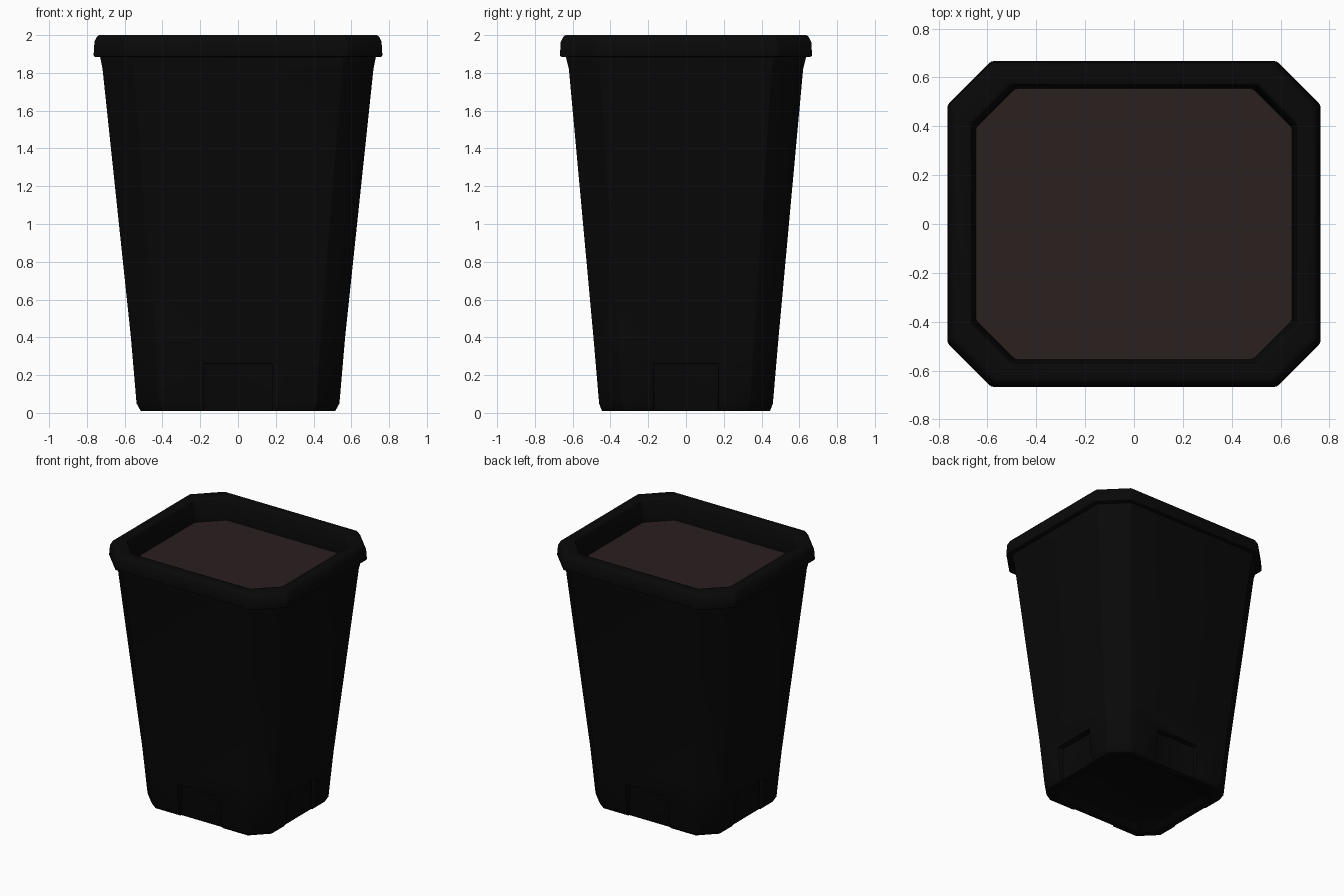
import bpy
import bmesh
import math

cube = bpy.data.objects.get("Cube")
if cube:
    bpy.data.objects.remove(cube, do_unlink=True)


def make_material(name, rgb):
    mat = bpy.data.materials.new(name)
    mat.use_nodes = True
    colour = (*rgb, 1.0)
    mat.diffuse_color = colour
    bsdf = mat.node_tree.nodes["Principled BSDF"]
    bsdf.inputs["Base Color"].default_value = colour
    bsdf.inputs["Roughness"].default_value = 0.8
    return mat


black_plastic = make_material("black plastic", (0.0026, 0.0026, 0.0026))
soil_brown = make_material("soil brown", (0.0235, 0.0145, 0.0145))


def octagon(hx, hy, cut):
    """Rectangle with chamfered corners, counter-clockwise."""
    pts = []
    for sx, sy in ((1, 1), (-1, 1), (-1, -1), (1, -1)):
        pair = [(sx * hx, sy * (hy - cut)), (sx * (hx - cut), sy * hy)]
        pts += pair if sx * sy > 0 else pair[::-1]
    return pts


def loft(name, rings, mat, closed=False):
    """Skin chamfered rings (half x, half y, corner cut, z); cap or close the loop."""
    bm = bmesh.new()
    loops = [[bm.verts.new((x, y, z)) for x, y in octagon(hx, hy, cut)]
             for hx, hy, cut, z in rings]
    pairs = list(zip(loops, loops[1:]))
    if closed:
        pairs.append((loops[-1], loops[0]))
    for low, high in pairs:
        for i in range(len(low)):
            j = (i + 1) % len(low)
            bm.faces.new((low[i], low[j], high[j], high[i]))
    if not closed:
        bm.faces.new(loops[0][::-1])
        bm.faces.new(loops[-1])
    bmesh.ops.recalc_face_normals(bm, faces=bm.faces)
    mesh = bpy.data.meshes.new(name)
    bm.to_mesh(mesh)
    bm.free()
    mesh.materials.append(mat)
    obj = bpy.data.objects.new(name, mesh)
    bpy.context.collection.objects.link(obj)
    return obj


def activate(obj):
    bpy.ops.object.select_all(action="DESELECT")
    obj.select_set(True)
    bpy.context.view_layer.objects.active = obj


def finish(obj, width):
    """Soften the edges and shade."""
    activate(obj)
    if width:
        bevel = obj.modifiers.new("soft edges", "BEVEL")
        bevel.width = width
        bevel.segments = 2
        bevel.limit_method = "ANGLE"
        bevel.angle_limit = math.radians(35)
        bpy.ops.object.modifier_apply(modifier=bevel.name)
    bpy.ops.object.shade_smooth_by_angle(angle=math.radians(35))


# Tapered pot body, with a hollow foot, a flare under the rim and an open top
body = loft("pot_body", [
    (0.42, 0.35, 0.10, 0.04),
    (0.46, 0.39, 0.10, 0.01),
    (0.515, 0.445, 0.12, 0.01),
    (0.537, 0.46, 0.12, 0.05),
    (0.567, 0.49, 0.13, 0.40),
    (0.717, 0.620, 0.165, 1.82),
    (0.733, 0.640, 0.17, 1.90),
    (0.670, 0.575, 0.155, 1.90),
    (0.660, 0.565, 0.155, 1.78),
], black_plastic)

# Shallow drainage recesses at the foot of all four walls
for axis, reach, half in ((1, 0.435, 0.18), (0, 0.508, 0.17)):
    for side in (-1, 1):
        centre = [0, 0, 0.11]
        centre[axis] = side * (reach + 0.1)
        size = [half * 2, half * 2, 0.30]
        size[axis] = 0.2
        bpy.ops.mesh.primitive_cube_add(size=1, location=centre)
        cutter = bpy.context.object
        cutter.name = "drain_cutter"
        cutter.scale = size
        cutter.hide_render = True
        activate(body)
        cut = body.modifiers.new("drain recess", "BOOLEAN")
        cut.operation = "DIFFERENCE"
        cut.solver = "EXACT"
        cut.object = cutter
        bpy.ops.object.modifier_apply(modifier=cut.name)
        bpy.data.objects.remove(cutter, do_unlink=True)
finish(body, 0.012)

# Thick overhanging rim with an inner wall reaching down to the soil
rim = loft("pot_rim", [
    (0.700, 0.605, 0.165, 1.885),
    (0.765, 0.668, 0.18, 1.885),
    (0.760, 0.663, 0.18, 1.965),
    (0.742, 0.645, 0.175, 2.0),
    (0.665, 0.570, 0.160, 2.0),
    (0.643, 0.550, 0.160, 1.79),
], black_plastic, closed=True)
finish(rim, 0.010)

# Soil filling the pot, sunk well below the rim
soil = loft("soil", [
    (0.645, 0.552, 0.160, 1.80),
    (0.650, 0.557, 0.162, 1.833),
], soil_brown)
finish(soil, 0)
